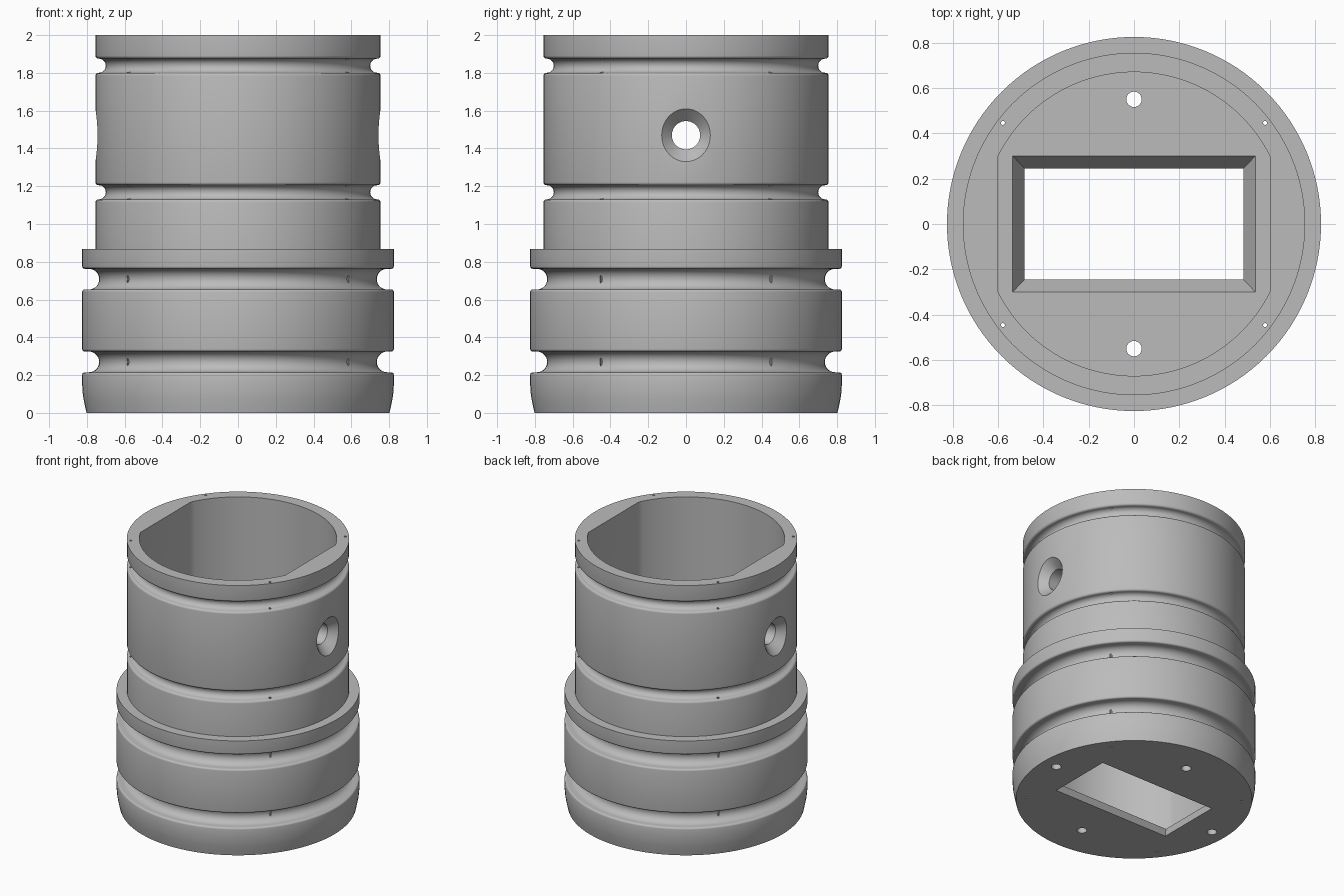
import bpy, bmesh
from math import pi, sin, cos, acos, radians
from mathutils import Matrix

cube = bpy.data.objects.get("Cube")
if cube:
    bpy.data.objects.remove(cube, do_unlink=True)

grey = bpy.data.materials.new("housing grey")
grey.use_nodes = True
grey.diffuse_color = (0.5, 0.5, 0.5, 1)
grey.node_tree.nodes["Principled BSDF"].inputs["Base Color"].default_value = (0.5, 0.5, 0.5, 1)


def loft(name, rings, matrix=Matrix()):
    """Closed solid from equal-length point rings, capped at both ends."""
    bm = bmesh.new()
    loops = [[bm.verts.new(p) for p in ring] for ring in rings]
    n = len(loops[0])
    for a, b in zip(loops, loops[1:]):
        for i in range(n):
            j = (i + 1) % n
            bm.faces.new((a[i], a[j], b[j], b[i]))
    bm.faces.new(loops[0][::-1])
    bm.faces.new(loops[-1])
    bmesh.ops.recalc_face_normals(bm, faces=bm.faces)
    bm.transform(matrix)
    mesh = bpy.data.meshes.new(name)
    bm.to_mesh(mesh)
    bm.free()
    mesh.materials.append(grey)
    obj = bpy.data.objects.new(name, mesh)
    bpy.context.collection.objects.link(obj)
    return obj


def lathe(name, profile, sides, matrix=Matrix()):
    return loft(name, [[(r * cos(2 * pi * i / sides), r * sin(2 * pi * i / sides), z)
                        for i in range(sides)] for r, z in profile], matrix)


def groove(z, half, floor, outer, fillet):
    """Round-bottomed seal groove with rounded lips, listed upwards."""
    centre = floor + half
    steps = [k * pi / 8 for k in range(5)]
    low = [(outer - fillet + fillet * cos(t), z - half - fillet + fillet * sin(t)) for t in steps]
    arc = [(centre - half * sin(k * pi / 14), z - half * cos(k * pi / 14)) for k in range(15)]
    if outer - fillet - centre < 0.003:
        arc = arc[1:-1]
    high = [(r, 2 * z - h) for r, h in reversed(low)]
    return low + arc + high


# Turned outer body: wide grooved base, shoulder, narrower grooved neck
WIDE, NECK = 0.825, 0.755
profile = [(0.802, 0), (0.81, 0.035), (0.818, 0.075), (0.823, 0.11), (WIDE, 0.15)]
for z in (0.27, 0.708):
    profile += groove(z, 0.055, 0.735, WIDE, 0.013)
profile += [(WIDE, 0.868), (NECK, 0.868)]
for z in (1.168, 1.838):
    profile += groove(z, 0.0375, 0.70, NECK, 0.016)
profile.append((NECK, 2.0))
body = lathe("housing_body", profile, 128)

cutters = []

# Bore with two flat sides
BORE, FLAT, FLOOR = 0.67, 0.60, 0.10
start = acos(FLAT / BORE)
arc = [start + (pi - 2 * start) * k / 48 for k in range(49)]
angles = arc + [a + pi for a in arc]
cutters.append(loft("bore_cutter", [[(BORE * cos(a), BORE * sin(a), z) for a in angles]
                                    for z in (FLOOR, 2.2)]))

# Tapered rectangular window through the floor
window = []
for z in (-0.05, 0.15):
    x, y = 0.483 + 0.52 * z, 0.245 + 0.55 * z
    window.append([(-x, -y, z), (x, -y, z), (x, y, z), (-x, y, z)])
cutters.append(loft("window_cutter", window))

for s in (-1, 1):
    # Countersunk screw hole in each side wall
    turn = Matrix.Translation((0, 0, 1.47)) @ Matrix.Rotation(radians(90 * s), 4, "Y")
    cutters.append(lathe("screw_cutter", [(0.075, 0.5), (0.075, 0.69), (0.2, 0.815)], 48, turn))
    # Through hole in the floor and blind hole under the thick wall
    cutters.append(lathe("floor_hole_cutter", [(0.034, -0.05), (0.034, 0.2)], 24,
                         Matrix.Translation((0, 0.55 * s, 0))))
    cutters.append(lathe("blind_hole_cutter", [(0.034, -0.05), (0.034, 0.2)], 24,
                         Matrix.Translation((0.69 * s, 0, 0))))
    # Fine full-height holes in the wall
    for t in (-1, 1):
        cutters.append(lathe("fine_hole_cutter", [(0.009, -0.05), (0.009, 2.2)], 10,
                             Matrix.Translation((0.578 * s, 0.446 * t, 0))))

bpy.ops.object.select_all(action="DESELECT")
bpy.context.view_layer.objects.active = body
body.select_set(True)
for cutter in cutters:
    cutter.hide_render = True
    mod = body.modifiers.new("cut", "BOOLEAN")
    mod.operation = "DIFFERENCE"
    mod.solver = "EXACT"
    mod.object = cutter
    bpy.ops.object.modifier_apply(modifier=mod.name)
    bpy.data.objects.remove(cutter, do_unlink=True)

bpy.ops.object.shade_smooth_by_angle(angle=radians(30))
